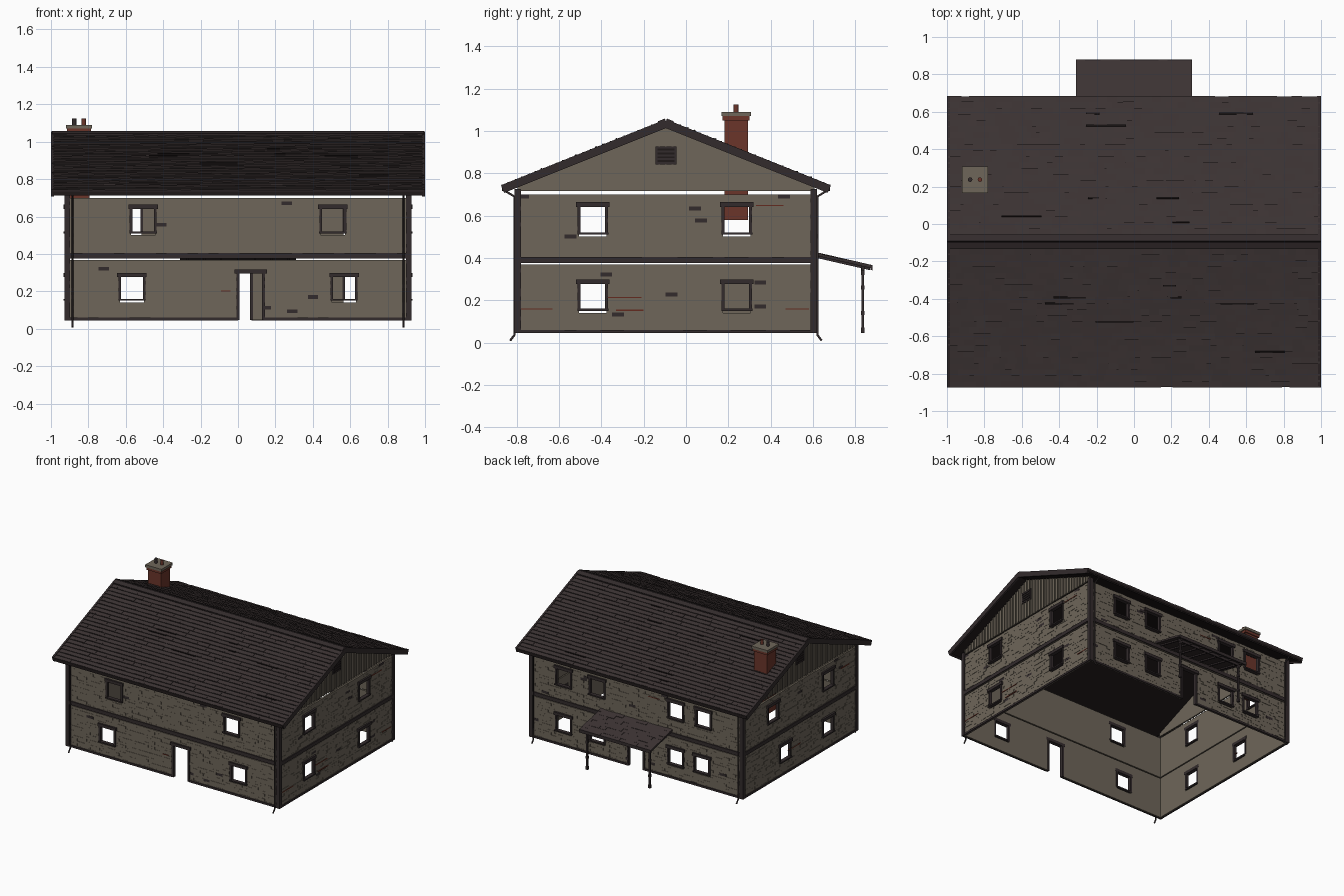
import bpy, bmesh, math, random
from itertools import product
from mathutils import Vector

random.seed(4)
cube = bpy.data.objects.get("Cube")
if cube:
    bpy.data.objects.remove(cube, do_unlink=True)


def material(name, *rgb):
    m = bpy.data.materials.new(name)
    m.use_nodes = True
    col = [(c / 255) ** 2.2 for c in rgb] + [1]
    m.diffuse_color = col
    m.node_tree.nodes["Principled BSDF"].inputs["Base Color"].default_value = col
    return m


STONE = material("grey stone", 110, 102, 90)
TRIM = material("dark timber", 54, 47, 48)
ROOF = material("roof shingle", 63, 55, 55)
DARK = material("dark shingle", 36, 31, 31)
BRICK = material("red brick", 106, 56, 46)
RUST = material("rust streak", 100, 46, 36)

HX, FRONT, BACK, YC = 0.915, -0.797, 0.607, -0.095
RUN, RIDGE, EAVE = 0.775, 1.045, 0.735
ANG = math.atan2(RIDGE - EAVE, RUN)
SLOPE = math.hypot(RUN, RIDGE - EAVE)


class Part:
    """Collects boxes into one mesh object."""
    def __init__(self, name, *mats):
        self.name, self.mats, self.bm = name, mats, bmesh.new()

    def box(self, a, b, c, fn=lambda *p: p, mat=0):
        v = [self.bm.verts.new(fn(*p)) for p in product(a, b, c)]
        for q in ("0132", "4576", "0451", "2673", "0264", "1375"):
            self.bm.faces.new([v[int(i)] for i in q]).material_index = mat

    def prism(self, pts, x0, x1):
        ends = [[self.bm.verts.new((x, y, z)) for y, z in pts] for x in (x0, x1)]
        for e in ends:
            self.bm.faces.new(e)
        n = len(pts)
        for i in range(n):
            j = (i + 1) % n
            self.bm.faces.new((ends[0][i], ends[0][j], ends[1][j], ends[1][i]))

    def done(self):
        bmesh.ops.recalc_face_normals(self.bm, faces=self.bm.faces)
        me = bpy.data.meshes.new(self.name)
        self.bm.to_mesh(me)
        self.bm.free()
        for m in self.mats:
            me.materials.append(m)
        ob = bpy.data.objects.new(self.name, me)
        bpy.context.collection.objects.link(ob)
        return ob


def cells(u0, u1, z0, z1, holes):
    """Split a rectangle around the openings."""
    us = sorted({u0, u1} | {u for h in holes for u in h[:2] if u0 < u < u1})
    zs = sorted({z0, z1} | {z for h in holes for z in h[2:] if z0 < z < z1})
    for a, b in zip(us, us[1:]):
        for c, d in zip(zs, zs[1:]):
            u, z = (a + b) / 2, (c + d) / 2
            if not any(h[0] < u < h[1] and h[2] < z < h[3] for h in holes):
                yield (a, b), (c, d)


# Walls: placement, extent, upper windows, lower windows, door centre
WALLS = {
    "front": (lambda u, z, d: (u, FRONT - d, z), (-HX, HX), (-.507, .507), (-.567, .567), .068),
    "back": (lambda u, z, d: (u, BACK + d, z), (-HX, HX), (-.58, -.34, .34, .63),
             (-.567, -.34, .34, .63), .003),
    "left": (lambda u, z, d: (HX + d, u, z), (FRONT, BACK), (-.44, .24), (-.44, .24), None),
    "right": (lambda u, z, d: (-HX - d, u, z), (FRONT, BACK), (-.44, .24), (-.44, .09), None),
}
STREAKS = {"front": [(-.09, -.04, .2)], "back": [(-.2, -.1, .63)],
           "left": [(-.79, -.63, .155), (-.38, -.21, .21), (-.33, -.2, .15), (.33, .46, .645), (.47, .58, .155)],
           "right": [(-.1, .05, .21), (-.7, -.6, .6)]}
STOREYS = ((.047, .368), (.376, .70))

for side, (fn, (u0, u1), upper, lower, door) in WALLS.items():
    holes = [(u - .065, u + .065, .50, .648) for u in upper]
    holes += [(u - .065, u + .065, .14, .283) for u in lower]
    windows = holes[:]
    if door is not None:
        holes.append((door - .068, door + .068, 0, .30))

    # Wall shell with touching, slightly uneven stones on the outside
    wall = Part(side + "_wall", STONE, TRIM, RUST)
    for z0, z1 in STOREYS:
        for u, z in cells(u0, u1, z0, z1, holes):
            wall.box(u, z, (-.01, 0), fn)
        rows = 17
        h = (z1 - z0) / rows
        for r in range(rows):
            a = u0 - (r % 2) * .028
            while a < u1:
                b = a + .056
                depth = random.uniform(.002, .006)
                mat = int(random.random() < .008)
                for u, z in cells(max(a, u0), min(b, u1), z0 + r * h, z0 + (r + 1) * h, holes):
                    if u[1] - u[0] > .001:
                        wall.box(u, z, (0, depth), fn, mat)
                a = b
    for a, b, z in STREAKS[side]:
        wall.box((a, b), (z, z + .005), (0, .008), fn, 2)
    wall.done()

    # Window and door surrounds
    frames = Part(side + "_frames", TRIM)
    for a, b, z0, z1 in windows:
        for j in (a, b):
            frames.box((j - .007, j + .007), (z0 + .01, z1), (-.012, .012), fn)
        frames.box((a - .014, b + .014), (z1 - .007, z1 + .016), (-.012, .018), fn)
        frames.box((a - .008, b + .008), (z0 + .01, z0 + .02), (-.012, .018), fn)
    if door is not None:
        a, b, z0, z1 = holes[-1]
        for j in (a, b):
            frames.box((j - .008, j + .008), (.047, z1), (-.012, .012), fn)
        frames.box((a - .018, b + .018), (z1 - .004, z1 + .018), (-.012, .018), fn)
    frames.done()

    # Belt course, plinth strip and corner boards
    bands = Part(side + "_bands", TRIM)
    bands.box((u0, u1), (.376, .404), (0, .012), fn)
    for u, z in cells(u0, u1, .045, .06, holes):
        bands.box(u, z, (0, .011), fn)
    for u in (u0, u1):
        s = 1 if u > YC else -1
        bands.box((u - s * .018, u + s * .012), (.045, .725), (0, .012), fn)
    bands.done()

# Gables with battens and a slatted vent
HALF = (BACK - FRONT) / 2
under = lambda y: RIDGE - .025 - abs(y - YC) * math.tan(ANG)
for s, side in ((1, "left"), (-1, "right")):
    fn = WALLS[side][0]
    gable = Part(side + "_gable", STONE)
    low = max(under(BACK), .72)
    gable.prism([(FRONT, .715), (BACK, .715), (BACK, low), (YC, under(YC)), (FRONT, low)],
                s * (HX - .01), s * HX)
    for i in range(-22, 23):
        y = YC + i * .031
        gable.box((y - .004, y + .004), (.715, under(y)), (0, .006), fn)
    gable.done()
    vent = Part(side + "_gable_vent", TRIM, DARK)
    vent.box((YC - .05, YC + .05), (.842, .927), (0, .009), fn)
    for i in range(4):
        z = .853 + i * .018
        vent.box((YC - .04, YC + .04), (z, z + .009), (.006, .013), fn, 1)
    vent.done()

# Roof deck
deck = Part("roof_deck", DARK)
deck.prism([(YC - RUN, EAVE), (YC, RIDGE), (YC + RUN, EAVE),
            (YC + RUN, EAVE - .02), (YC, RIDGE - .025), (YC - RUN, EAVE - .02)], -.99, .99)
deck.done()


def on_roof(k):
    c, s = math.cos(ANG), math.sin(ANG)
    return lambda x, d, n: (x, YC + k * (d * c + n * s), RIDGE - d * s + n * c)


# Shingle courses, boards along the edges, gutters
ROWS = 24
STEP = SLOPE / ROWS
for k, side in ((-1, "front"), (1, "back")):
    place = on_roof(k)
    shingles = Part(side + "_shingles", ROOF, DARK)
    for r in range(ROWS):
        d0 = r * STEP
        d1 = min(d0 + STEP + .002, SLOPE)
        wedge = lambda x, d, n: place(x, d, n * (.3 + .7 * (d - d0) / STEP))
        x = -.995
        while x < .995:
            e = min(x + random.uniform(.04, .09), .995)
            shingles.box((x, e), (d0, d1), (-.002, random.uniform(.007, .011)), wedge)
            x = e
    for i in range(7):
        x, d = random.uniform(-.9, .7), STEP * random.randint(2, ROWS - 1)
        shingles.box((x, x + random.uniform(.05, .22)), (d, d + .008), (0, .013), place, 1)
    shingles.done()
    edges = Part(side + "_roof_edges", TRIM)
    for s in (-1, 1):
        edges.box((s * .985, s), (0, SLOPE), (-.03, .009), place)
    edges.box((-.995, .995), (SLOPE - .012, SLOPE + .001), (-.024, .004), place)
    edges.box((-.995, .995), (0, .035), (.004, .014), place)
    edges.done()

# Downspouts
for s, side in ((1, "left"), (-1, "right")):
    for y, k, end in ((FRONT, -1, "front"), (BACK, 1, "back")):
        cu = bpy.data.curves.new(f"{end}_{side}_downspout", "CURVE")
        cu.dimensions, cu.bevel_depth, cu.bevel_resolution = "3D", .006, 1
        path = [(.066, .722), (.014, .69), (.014, .035), (.034, .009)]
        sp = cu.splines.new("POLY")
        sp.points.add(len(path) - 1)
        for p, (d, z) in zip(sp.points, path):
            p.co = (s * .885, y + k * d, z, 1)
        cu.use_fill_caps = True
        cu.materials.append(TRIM)
        bpy.context.collection.objects.link(bpy.data.objects.new(cu.name, cu))

# Chimney with stepped head, stone cap and two pots
CX, CY = -.85, .237
chimney = Part("chimney", BRICK, STONE, DARK)
for w, z0, z1, m in ((.056, .58, 1.05, 0), (.064, 1.05, 1.07, 0), (.07, 1.07, 1.09, 1)):
    chimney.box((CX - w, CX + w), (CY - w, CY + w), (z0, z1), mat=m)
chimney.done()
for i, m in ((-1, TRIM), (1, BRICK)):
    bpy.ops.mesh.primitive_cylinder_add(vertices=12, radius=.012, depth=.04,
                                        location=(CX + i * .026, CY, 1.105))
    pot = bpy.context.object
    pot.name = "chimney_pot"
    pot.data.materials.append(m)
    bpy.ops.object.shade_smooth_by_angle()

# Back porch: sloped shingle roof, rafters, beam and turned posts
porch = Part("porch_roof", ROOF, TRIM)
slant = lambda x, y, n: (x, y, .424 - (y - BACK) * .23 + n)
porch.box((-.31, .31), (BACK, .88), (-.012, -.003), slant, 1)
for r in range(8):
    y = BACK + r * .034
    x = -.31
    while x < .31:
        e = min(x + random.uniform(.04, .08), .31)
        porch.box((x, e), (y, y + .035), (-.003, random.uniform(.001, .005)), slant)
        x = e
for i in range(-3, 4):
    porch.box((i * .09 - .005, i * .09 + .005), (BACK, .87), (-.022, -.012), slant, 1)
porch.box((-.31, .31), (.872, .88), (-.02, .004), slant, 1)
porch.box((-.29, .29), (.828, .842), (-.032, -.012), slant, 1)
porch.done()
for s in (-1, 1):
    post = Part("porch_post", TRIM)
    for z0, z1, w in ((.045, .07, .009), (.07, .13, .006), (.13, .15, .009), (.15, .25, .006),
                      (.25, .27, .009), (.27, .32, .006), (.32, .352, .009)):
        post.box((s * .27 - w, s * .27 + w), (.835 - w, .835 + w), (z0, z1))
    post.done()
